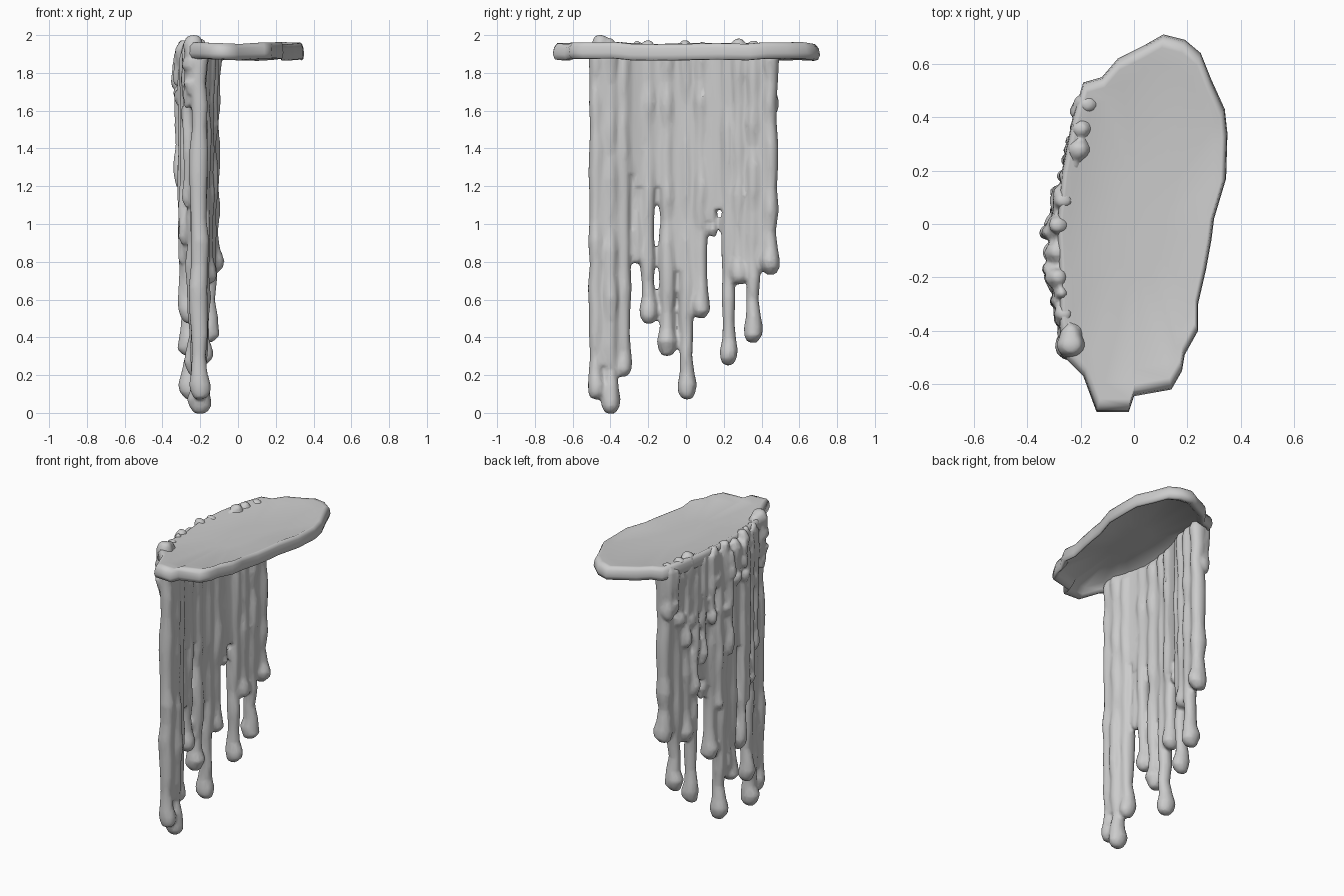
import bpy, bmesh, math, random

if "Cube" in bpy.data.objects:
    bpy.data.objects.remove(bpy.data.objects["Cube"])
random.seed(4)


def finish(bm, name):
    bmesh.ops.recalc_face_normals(bm, faces=bm.faces)
    for f in bm.faces:
        f.smooth = True
    me = bpy.data.meshes.new(name)
    bm.to_mesh(me)
    bm.free()
    ob = bpy.data.objects.new(name, me)
    bpy.context.collection.objects.link(ob)
    return ob


def loft(bm, rings, closed_ends=True):
    vs = [[bm.verts.new(p) for p in r] for r in rings]
    n = len(vs[0])
    for a, b in zip(vs, vs[1:]):
        for i in range(n):
            bm.faces.new((a[i], a[(i + 1) % n], b[(i + 1) % n], b[i]))
    if closed_ends:
        bm.faces.new(vs[0])
        bm.faces.new(vs[-1])


# Puddle slab: lumpy raised rim, shallow top, hollow underside
outline = [(-.19, .53), (-.12, .55), (-.06, .62), (.04, .67), (.11, .71), (.19, .69),
           (.25, .64), (.29, .54), (.34, .43), (.35, .34), (.345, .17), (.30, .02),
           (.29, -.06), (.27, -.17), (.24, -.30), (.24, -.40), (.19, -.49), (.18, -.55),
           (.14, -.62), (0, -.645), (-.02, -.705), (-.14, -.705), (-.19, -.57), (-.26, -.50),
           (-.28, -.38), (-.28, -.20), (-.29, 0), (-.27, .2), (-.23, .4)]
section = [(.30, 1.92), (.86, 1.915), (.91, 1.885), (.955, 1.87), (.985, 1.875), (1, 1.90),
           (.99, 1.935), (.965, 1.957), (.93, 1.957), (.84, 1.945), (.30, 1.94)]
cx, cy = .03, 0
bm = bmesh.new()
lump = [random.uniform(-.007, .007) for _ in outline]
loft(bm, [[(cx + (x - cx) * s, cy + (y - cy) * s, z + (l if s > .85 else 0))
           for (x, y), l in zip(outline, lump)] for s, z in section])
finish(bm, "puddle_slab")


# Drip curtain: its plan line bows outwards
def line_x(y):
    pts = [(-.6, -.205), (-.40, -.205), (-.30, -.235), (-.15, -.262), (0, -.25),
           (.15, -.215), (.3, -.17), (.42, -.145), (.5, -.14)]
    for (y0, x0), (y1, x1) in zip(pts, pts[1:]):
        if y <= y1:
            return x0 + (x1 - x0) * (y - y0) / (y1 - y0)
    return pts[-1][1]


def drip(bm, x, y, top, bottom, r, depth=1.2, n=10):
    length = top - bottom
    prof = [(top, .35), (top - .012, .75), (top - .05, 1)]
    steps = max(1, int(length / .14))
    bulge = min(.22, length * .35)
    for i in range(1, steps):
        z = top - .05 - (length - .05 - bulge) * i / steps
        prof.append((z, random.uniform(.76, 1.02)))
    prof += [(bottom + bulge, .74), (bottom + bulge * .6, .88), (bottom + .07, 1.15),
             (bottom + .03, 1.05), (bottom + .004, .75), (bottom - .008, .4)]
    rings = []
    for z, k in prof:
        ox = x + random.uniform(-.008, .008)
        oy = y + random.uniform(-.004, .004)
        rings.append([(ox + math.cos(a) * r * k * depth, oy + math.sin(a) * r * k, z)
                      for a in [i * math.tau / n for i in range(n)]])
    loft(bm, rings)


# Main drips: y, bottom, radius, lower end of the web to the next drip
drips = [(-.475, .08, .043, .25), (-.40, .004, .047, .27), (-.33, .20, .042, 1.27),
         (-.262, .80, .029, 1.2), (-.20, .48, .045, 1.2), (-.10, .31, .048, .76),
         (.003, .08, .046, .60), (.08, .51, .045, 1.02), (.145, .94, .025, 1.08),
         (.225, .26, .043, .76), (.28, .69, .05, .76), (.355, .38, .046, .79),
         (.445, .74, .048, None)]
bm = bmesh.new()
for i, (y, b, r, web) in enumerate(drips):
    drip(bm, line_x(y), y, 1.925, b, r)
    # lip pouring over the slab edge, following the slab rim
    rim = line_x(y) - .035
    drip(bm, rim, y + random.uniform(-.01, .01), random.uniform(1.945, 1.985),
         random.uniform(1.45, 1.7), r * .85, 1.1)
    if web:
        y2 = drips[i + 1][0]
        h = .034
        loft(bm, [[(line_x(y) - h, y, z), (line_x(y) + h, y, z),
                   (line_x(y2) + h, y2, z), (line_x(y2) - h, y2, z)] for z in (1.925, web)])

# Tall corner blob, the highest point
drip(bm, -.235, -.455, 2.0, 1.8, .05, 1.1)

# Thin runs on the outer face: y, bottom, radius, offset from the line
for y, b, r, o in [(-.44, 1.62, .026, .06), (-.36, 1.1, .024, .055), (-.29, .9, .025, .052),
                   (-.235, .80, .023, .045), (-.17, 1.74, .026, .06), (-.195, .53, .026, .035),
                   (-.05, .36, .022, .02), (-.03, 1.2, .025, .06), (.05, .85, .025, .045),
                   (.12, 1.45, .025, .06), (.18, 1.2, .024, .05), (.24, 1.0, .025, .05),
                   (.31, 1.35, .025, .055), (.42, 1.62, .028, .06)]:
    drip(bm, line_x(y) - o, y, random.uniform(1.90, 1.94), b, r, 1.1)

# Lobe at the outermost run
drip(bm, -.32, -.03, 1.90, 1.72, .026)

curtain = finish(bm, "drip_curtain")
m = curtain.modifiers.new("merge", 'REMESH')
m.mode = 'VOXEL'
m.voxel_size = .012
m.use_smooth_shade = True
s = curtain.modifiers.new("soften", 'SMOOTH')
s.factor = .5
s.iterations = 2
d = curtain.modifiers.new("reduce", 'DECIMATE')
d.ratio = .3
